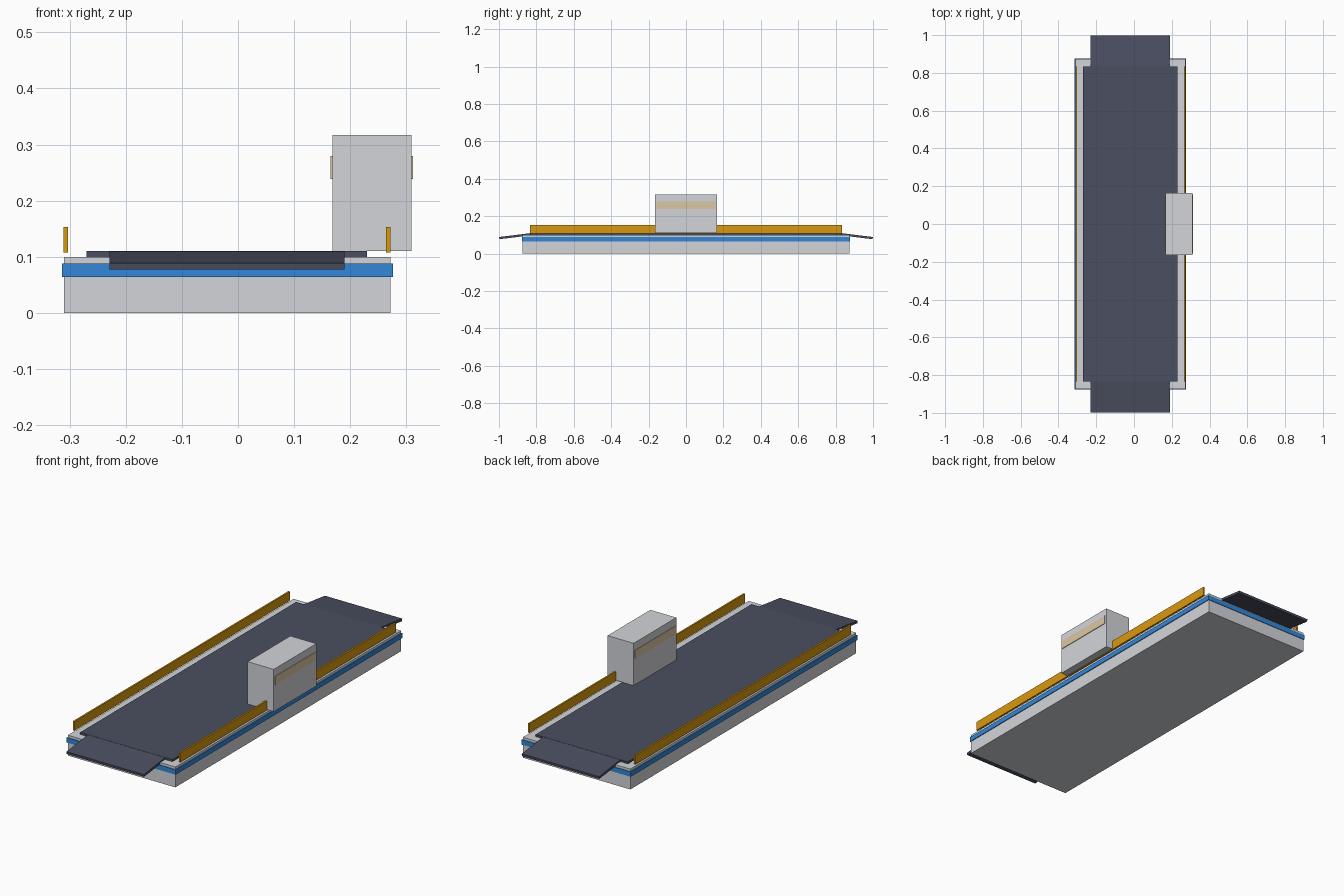
import bpy
import math

cube = bpy.data.objects.get("Cube")
if cube:
    bpy.data.objects.remove(cube, do_unlink=True)


def linear(c):
    return c / 12.92 if c <= 0.04045 else ((c + 0.055) / 1.055) ** 2.4


def material(name, rgb):
    mat = bpy.data.materials.new(name)
    mat.use_nodes = True
    colour = [linear(c) for c in rgb] + [1]
    mat.diffuse_color = colour
    mat.node_tree.nodes["Principled BSDF"].inputs["Base Color"].default_value = colour
    return mat


grey = material("light grey", (0.83, 0.835, 0.855))
blue = material("stripe blue", (0.2, 0.53, 0.85))
slate = material("deck slate", (0.29, 0.31, 0.38))
amber = material("rail amber", (0.85, 0.6, 0.06))
tan = material("window tan", (0.86, 0.78, 0.64))


def box(name, xs, ys, zs, mat, tilt=0):
    """Axis-aligned box from ranges, optionally tilted about x."""
    spans = (xs, ys, zs)
    bpy.ops.mesh.primitive_cube_add(size=1, location=[(a + b) / 2 for a, b in spans])
    ob = bpy.context.object
    ob.name = name
    ob.scale = [b - a for a, b in spans]
    ob.rotation_euler.x = tilt
    ob.data.materials.append(mat)
    return ob


# Hull with a band around it, and the vehicle deck
box("hull", (-0.31, 0.272), (-0.873, 0.873), (0, 0.1), grey)
box("hull_stripe", (-0.314, 0.276), (-0.876, 0.876), (0.064, 0.088), blue)
box("vehicle_deck", (-0.27, 0.23), (-0.835, 0.835), (0.1, 0.11), slate)

# Sloping ramps at both ends
for name, side in (("front_ramp", -1), ("back_ramp", 1)):
    ys = sorted((side * 0.828, side * 0.999))
    box(name, (-0.229, 0.19), ys, (0.0875, 0.0995), slate, -side * math.radians(7))

# Side rails
for name, x in (("right_rail", -0.307), ("left_rail", 0.268)):
    box(name, (x - 0.004, x + 0.004), (-0.833, 0.833), (0.108, 0.153), amber)

# Bridge house with a window band on each long side
box("bridge_house", (0.168, 0.309), (-0.165, 0.165), (0.11, 0.317), grey)
for name, x in (("inner_window", 0.168), ("outer_window", 0.309)):
    box(name, (x - 0.003, x + 0.003), (-0.157, 0.157), (0.239, 0.28), tan)
